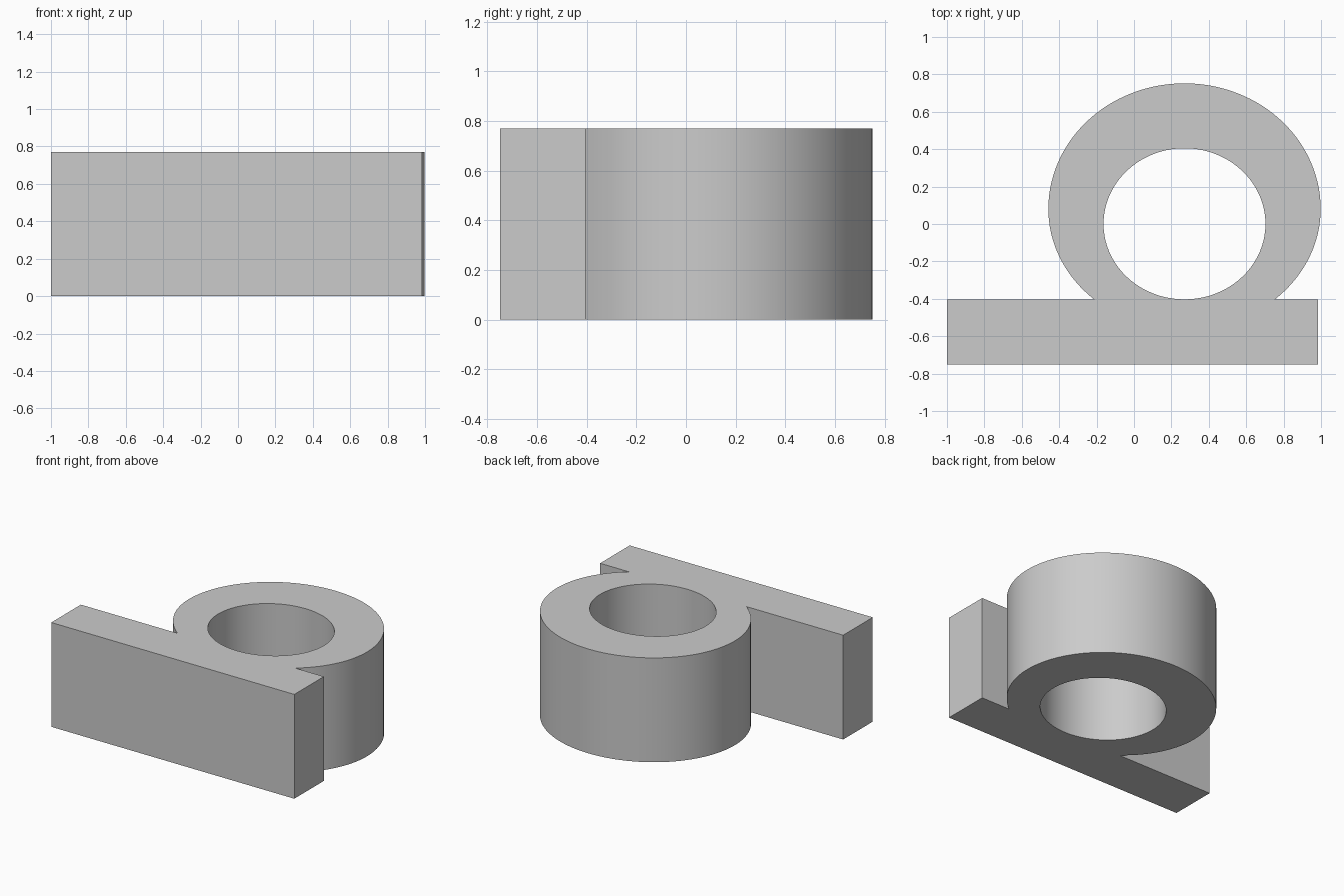
import bpy, bmesh, math

cube = bpy.data.objects.get("Cube")
if cube:
    bpy.data.objects.remove(cube, do_unlink=True)

HEIGHT = 0.77
RING_X = 0.27
BAR_LEFT, BAR_RIGHT = -1.0, 0.985
BAR_FRONT, BAR_BACK = -0.75, -0.405
RIM_Y, RIM_RX, RIM_TOP, RIM_LOW = 0.08, 0.728, 0.672, 0.646

grey = bpy.data.materials.new("plain grey")
grey.use_nodes = True
colour = (0.6, 0.6, 0.6, 1)
grey.diffuse_color = colour
grey.node_tree.nodes["Principled BSDF"].inputs["Base Color"].default_value = colour


def arc(cy, rx, r_top, r_low, start, end, steps):
    """Points on an oval whose upper and lower halves may differ."""
    points = []
    for i in range(steps + 1):
        a = start + (end - start) * i / steps
        s = math.sin(a)
        points.append((RING_X + rx * math.cos(a), cy + (r_top if s > 0 else r_low) * s))
    return points


# Outline: flat bar with the oval rim rising from its back edge
meet = math.asin((BAR_BACK - RIM_Y) / RIM_LOW)
outline = [(BAR_LEFT, BAR_BACK), (BAR_LEFT, BAR_FRONT),
           (BAR_RIGHT, BAR_FRONT), (BAR_RIGHT, BAR_BACK)]
outline += arc(RIM_Y, RIM_RX, RIM_TOP, RIM_LOW, meet, math.pi - meet, 96)

# Oval bore through the ring
bore = arc(0, 0.433, 0.405, 0.403, 0, math.tau, 80)[:-1]

# Fill the profile between both loops and extrude it upward
bm = bmesh.new()
edges = []
for loop in (outline, bore):
    verts = [bm.verts.new((x, y, 0)) for x, y in loop]
    edges += [bm.edges.new((v, verts[i - 1])) for i, v in enumerate(verts)]
bmesh.ops.triangle_fill(bm, edges=edges, use_beauty=True)
result = bmesh.ops.extrude_face_region(bm, geom=bm.faces[:], use_keep_orig=True)
top = [g for g in result["geom"] if isinstance(g, bmesh.types.BMVert)]
bmesh.ops.translate(bm, verts=top, vec=(0, 0, HEIGHT))
bmesh.ops.recalc_face_normals(bm, faces=bm.faces[:])

mesh = bpy.data.meshes.new("ring_bracket")
bm.to_mesh(mesh)
bm.free()
mesh.materials.append(grey)
bracket = bpy.data.objects.new("ring_bracket", mesh)
bpy.context.collection.objects.link(bracket)

# Smooth curved walls with crisp rims and corners
bpy.ops.object.select_all(action="DESELECT")
bracket.select_set(True)
bpy.context.view_layer.objects.active = bracket
bpy.ops.object.shade_smooth_by_angle(angle=math.radians(30))
